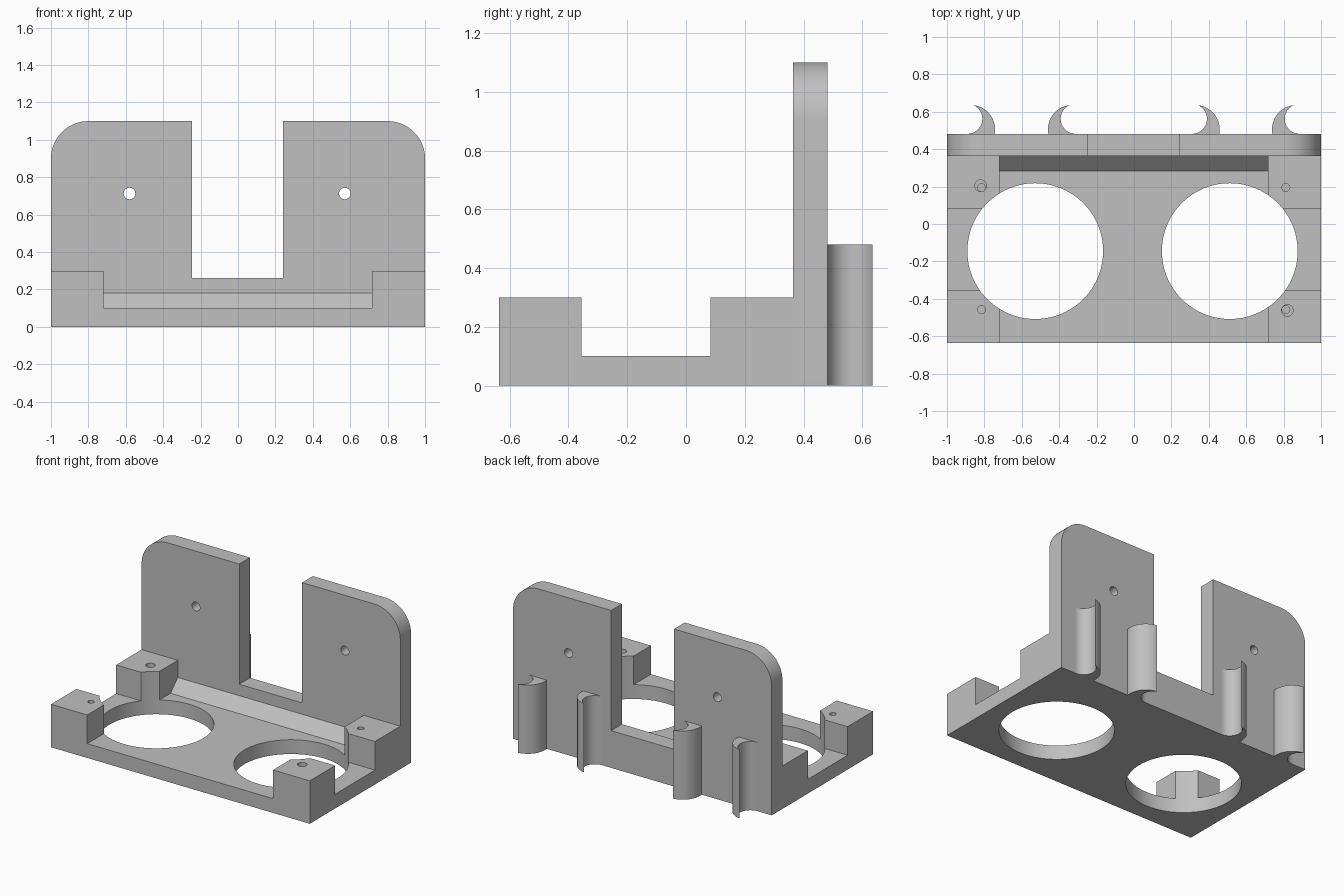
import bpy
import bmesh
from math import cos, sin, radians
from mathutils import Vector

cube = bpy.data.objects.get("Cube")
if cube:
    bpy.data.objects.remove(cube, do_unlink=True)

grey = bpy.data.materials.new("plain_grey")
grey.use_nodes = True
colour = (0.53, 0.53, 0.53, 1)
grey.diffuse_color = colour
grey.node_tree.nodes["Principled BSDF"].inputs["Base Color"].default_value = colour

# Main levels shared by the parts
FRONT, PLATE_FRONT, PLATE_BACK = -0.636, 0.364, 0.482
FLOOR, POST_TOP, PLATE_TOP = 0.1, 0.3, 1.1
AXES = {"x": (1, 2, 0), "y": (0, 2, 1), "z": (0, 1, 2)}


def prism(name, outline, axis, start, end):
    """Extrude a 2D outline along an axis; outline uses the other two axes."""
    def place(a, b, c):
        p = Vector()
        for i, v in zip(AXES[axis], (a, b, c)):
            p[i] = v
        return p
    bm = bmesh.new()
    face = bm.faces.new([bm.verts.new(place(a, b, start)) for a, b in outline])
    out = bmesh.ops.extrude_face_region(bm, geom=[face])
    moved = [v for v in out["geom"] if isinstance(v, bmesh.types.BMVert)]
    bmesh.ops.translate(bm, verts=moved, vec=place(0, 0, end - start))
    bmesh.ops.recalc_face_normals(bm, faces=bm.faces)
    mesh = bpy.data.meshes.new(name)
    bm.to_mesh(mesh)
    bm.free()
    mesh.materials.append(grey)
    obj = bpy.data.objects.new(name, mesh)
    bpy.context.collection.objects.link(obj)
    return obj


def arc(cx, cy, r, a0, a1, steps):
    angles = [radians(a0 + (a1 - a0) * i / steps) for i in range(steps + 1)]
    return [(cx + r * cos(a), cy + r * sin(a)) for a in angles]


def circle(cx, cy, r, steps=64):
    return arc(cx, cy, r, 0, 360, steps)[:-1]


def rect(a0, a1, b0, b1):
    return [(a0, b0), (a1, b0), (a1, b1), (a0, b1)]


def activate(obj):
    bpy.ops.object.select_all(action="DESELECT")
    obj.select_set(True)
    bpy.context.view_layer.objects.active = obj


def cut(obj, cutter):
    mod = obj.modifiers.new("cut", "BOOLEAN")
    mod.operation, mod.solver, mod.object = "DIFFERENCE", "EXACT", cutter
    activate(obj)
    bpy.ops.object.modifier_apply(modifier=mod.name)
    bpy.data.objects.remove(cutter, do_unlink=True)


def smooth(obj):
    activate(obj)
    bpy.ops.object.shade_smooth_by_angle(angle=radians(30))


# Base: a block with two crossing channels, leaving four corner posts
base = prism("base_with_posts", rect(-1, 1, FRONT, PLATE_FRONT), "z", 0, POST_TOP)
cut(base, prism("side_channel", rect(-0.356, 0.084, FLOOR, 0.5), "x", -1.1, 1.1))
sloped = [(-0.8, FLOOR), (0.284, FLOOR), (0.404, 0.22), (0.404, 0.5), (-0.8, 0.5)]
cut(base, prism("sloped_channel", sloped, "x", -0.72, 0.716))

# Two large round openings, which also hollow the post corners
for x in (-0.528, 0.512):
    cut(base, prism("round_opening", circle(x, -0.145, 0.363, 96), "z", -0.1, 0.5))

# Blind screw holes in the posts, two of them widened
for x, y in ((-0.815, 0.195), (0.812, 0.195), (-0.815, -0.458), (0.812, -0.458)):
    cut(base, prism("screw_hole", circle(x, y, 0.021, 24), "z", FLOOR, 0.5))
for x, y in ((-0.82, 0.205), (0.82, -0.462)):
    cut(base, prism("wide_hole", circle(x, y, 0.031, 24), "z", 0.2, 0.5))
smooth(base)

# Back plate with rounded top corners, a central notch and two holes
R = 0.2
outline = [(-1, 0), (1, 0)]
outline += arc(1 - R, PLATE_TOP - R, R, 0, 90, 20)
outline += [(0.241, PLATE_TOP), (0.241, 0.26), (-0.245, 0.26), (-0.245, PLATE_TOP)]
outline += arc(R - 1, PLATE_TOP - R, R, 90, 180, 20)
plate = prism("back_plate", outline, "y", PLATE_FRONT, PLATE_BACK)
for x in (-0.58, 0.571):
    cut(plate, prism("plate_hole", circle(x, 0.713, 0.031, 32), "y", 0.3, 0.6))
smooth(plate)

# Crescent cable hooks, facing each other in mirrored pairs
crescent = arc(0.13, 0.024, 0.13, 190.6, 97, 24) + arc(0.148, 0.08, 0.08, 115, 270, 24)
for i, (x, side) in enumerate(((-0.743, -1), (-0.46, 1), (0.458, -1), (0.738, 1))):
    points = [(x + side * u, PLATE_BACK + v) for u, v in crescent]
    smooth(prism(f"cable_hook_{i + 1}", points, "z", 0, 0.48))
